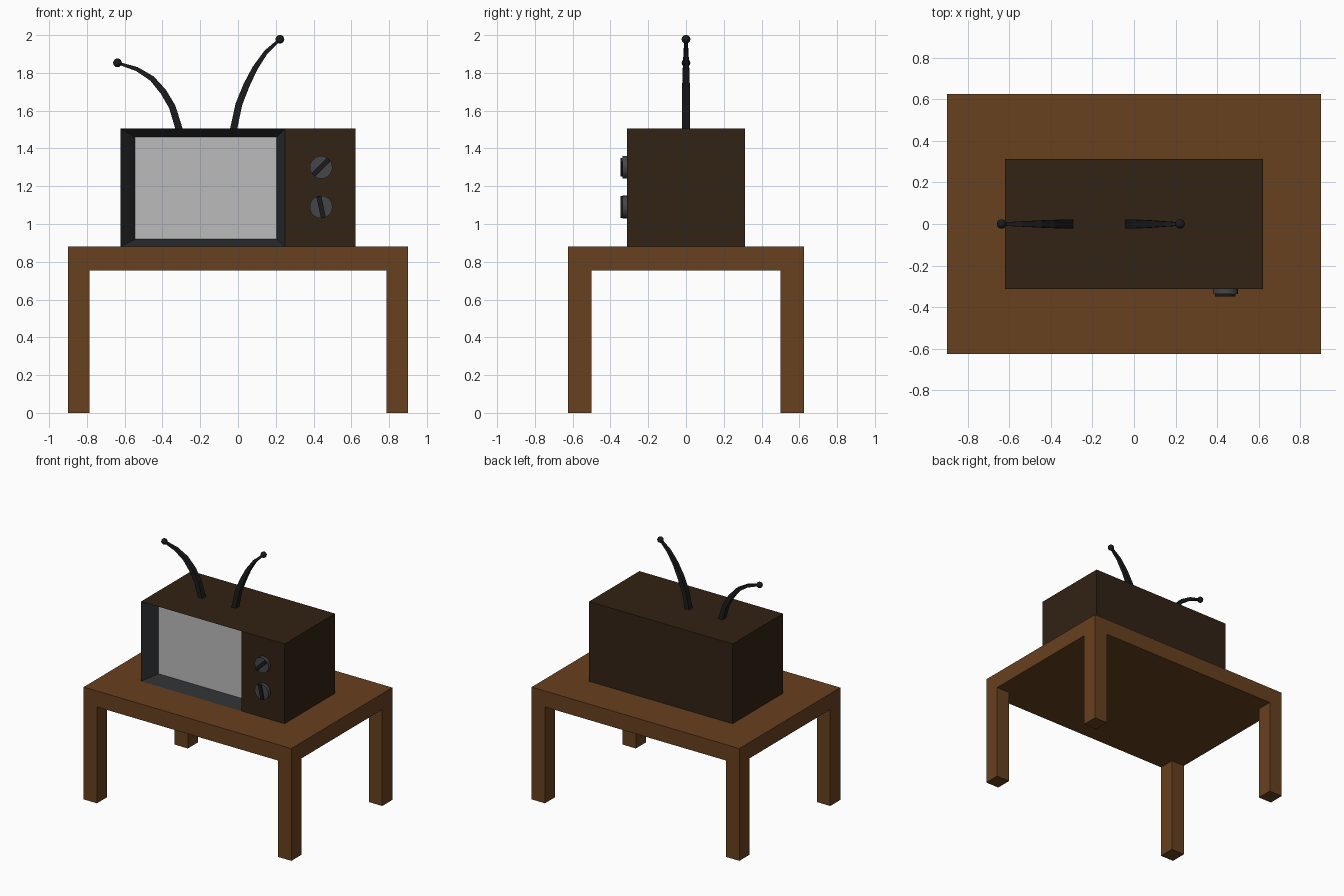
import bpy, bmesh, math
from mathutils import Vector, Matrix

if "Cube" in bpy.data.objects:
    bpy.data.objects.remove(bpy.data.objects["Cube"])


def material(name, r, g, b):
    m = bpy.data.materials.new(name)
    m.diffuse_color = (r, g, b, 1)
    m.use_nodes = True
    m.node_tree.nodes["Principled BSDF"].inputs["Base Color"].default_value = m.diffuse_color
    return m


wood = material("wood", 0.14, 0.052, 0.014)
dark_wood = material("dark wood", 0.032, 0.016, 0.007)
black = material("black", 0.011, 0.011, 0.012)
charcoal = material("charcoal", 0.025, 0.026, 0.028)
knob_grey = material("knob grey", 0.06, 0.062, 0.066)
glass = material("screen grey", 0.5, 0.5, 0.5)


def finish(name, bm, mat):
    me = bpy.data.meshes.new(name)
    bm.to_mesh(me)
    bm.free()
    ob = bpy.data.objects.new(name, me)
    bpy.context.collection.objects.link(ob)
    me.materials.append(mat)
    return ob


def from_faces(name, verts, faces, mat):
    bm = bmesh.new()
    vs = [bm.verts.new(v) for v in verts]
    for f in faces:
        bm.faces.new([vs[i] for i in f])
    return finish(name, bm, mat)


# Table: 3x3 cell slab with the corner cells pulled down into legs
X, Y, LEG, UNDER, TOP = 0.9, 0.625, 0.115, 0.755, 0.88
xs, ys = (-X, -X + LEG, X - LEG, X), (-Y, -Y + LEG + 0.01, Y - LEG - 0.01, Y)
bm = bmesh.new()
grid = [[bm.verts.new((x, y, UNDER)) for y in ys] for x in xs]
cells = {(i, j): bm.faces.new((grid[i][j], grid[i + 1][j], grid[i + 1][j + 1], grid[i][j + 1]))
         for i in range(3) for j in range(3)}
up = bmesh.ops.extrude_face_region(bm, geom=list(cells.values()), use_keep_orig=True)
bmesh.ops.translate(bm, vec=(0, 0, TOP - UNDER),
                    verts=[g for g in up["geom"] if isinstance(g, bmesh.types.BMVert)])
corners = [cells[i, j] for i in (0, 2) for j in (0, 2)]
down = bmesh.ops.extrude_discrete_faces(bm, faces=corners)
bmesh.ops.translate(bm, vec=(0, 0, -UNDER), verts=list({v for f in down["faces"] for v in f.verts}))
bmesh.ops.recalc_face_normals(bm, faces=bm.faces)
finish("table", bm, wood)

# Television cabinet: closed on five sides, with a control panel at front right
W, D, Z0, Z1, SPLIT = 0.622, 0.312, 0.88, 1.505, 0.25
box = [(x, y, z) for z in (Z0, Z1) for x, y in ((-W, -D), (SPLIT, -D), (W, -D), (W, D), (-W, D))]
from_faces("cabinet", box,
           [(4, 3, 2, 1, 0), (5, 6, 7, 8, 9), (1, 2, 7, 6), (2, 3, 8, 7), (3, 4, 9, 8), (4, 0, 5, 9)],
           dark_wood)

# Sloping bezel leading back to the recessed screen
outer = [(-W, -D, Z0), (SPLIT, -D, Z0), (SPLIT, -D, Z1), (-W, -D, Z1)]
sy = -D + 0.105
inner = [(-0.545, sy, 0.92), (0.205, sy, 0.92), (0.205, sy, 1.46), (-0.545, sy, 1.46)]
from_faces("screen_bezel", outer + inner,
           [(i, (i + 1) % 4, (i + 1) % 4 + 4, i + 4) for i in range(4)], charcoal)
from_faces("screen", inner, [(0, 1, 2, 3)], glass)

# Knobs: round dial with a raised grip bar
for name, z, angle in (("upper", 1.30, 45), ("lower", 1.09, 102)):
    bm = bmesh.new()
    bmesh.ops.create_cone(bm, cap_ends=True, segments=24, radius1=0.06, radius2=0.06, depth=0.025,
                          matrix=Matrix.Translation((0.44, -D - 0.0125, z)) @ Matrix.Rotation(math.pi / 2, 4, 'X'))
    finish(name + "_knob", bm, knob_grey)
    bm = bmesh.new()
    bmesh.ops.create_cube(bm, size=1, matrix=Matrix.Translation((0.44, -D - 0.02, z))
                          @ Matrix.Rotation(-math.radians(angle), 4, 'Y')
                          @ Matrix.Diagonal((0.114, 0.032, 0.026, 1)))
    finish(name + "_knob_grip", bm, black)


# Antennae: tapered square rods swept along a bend, each with a ball tip
RADII = (0.022, 0.021, 0.02, 0.017, 0.013, 0.008)


def antenna(name, path):
    pts = [Vector((x, 0, z)) for x, z in path]
    bm = bmesh.new()
    rings = []
    for i, (p, r) in enumerate(zip(pts, RADII)):
        t = (pts[min(i + 1, len(pts) - 1)] - pts[max(i - 1, 0)]).normalized()
        side, depth = Vector((t.z, 0, -t.x)) * r * 0.85, Vector((0, r, 0))
        rings.append([bm.verts.new(p + side * a + depth * b)
                      for a, b in ((-1, -1), (1, -1), (1, 1), (-1, 1))])
    for lo, hi in zip(rings, rings[1:]):
        for k in range(4):
            bm.faces.new((lo[k], lo[(k + 1) % 4], hi[(k + 1) % 4], hi[k]))
    bm.faces.new(rings[0][::-1])
    bm.faces.new(rings[-1])
    finish(name, bm, black)
    bm = bmesh.new()
    bmesh.ops.create_uvsphere(bm, u_segments=16, v_segments=10, radius=0.023,
                              matrix=Matrix.Translation(pts[-1]))
    for f in bm.faces:
        f.smooth = True
    finish(name + "_tip", bm, black)


antenna("left_antenna", [(-0.308, 1.49), (-0.348, 1.62), (-0.395, 1.70),
                         (-0.455, 1.77), (-0.535, 1.82), (-0.638, 1.853)])
antenna("right_antenna", [(-0.026, 1.49), (0.005, 1.635), (0.045, 1.735),
                          (0.09, 1.825), (0.148, 1.91), (0.222, 1.978)])
